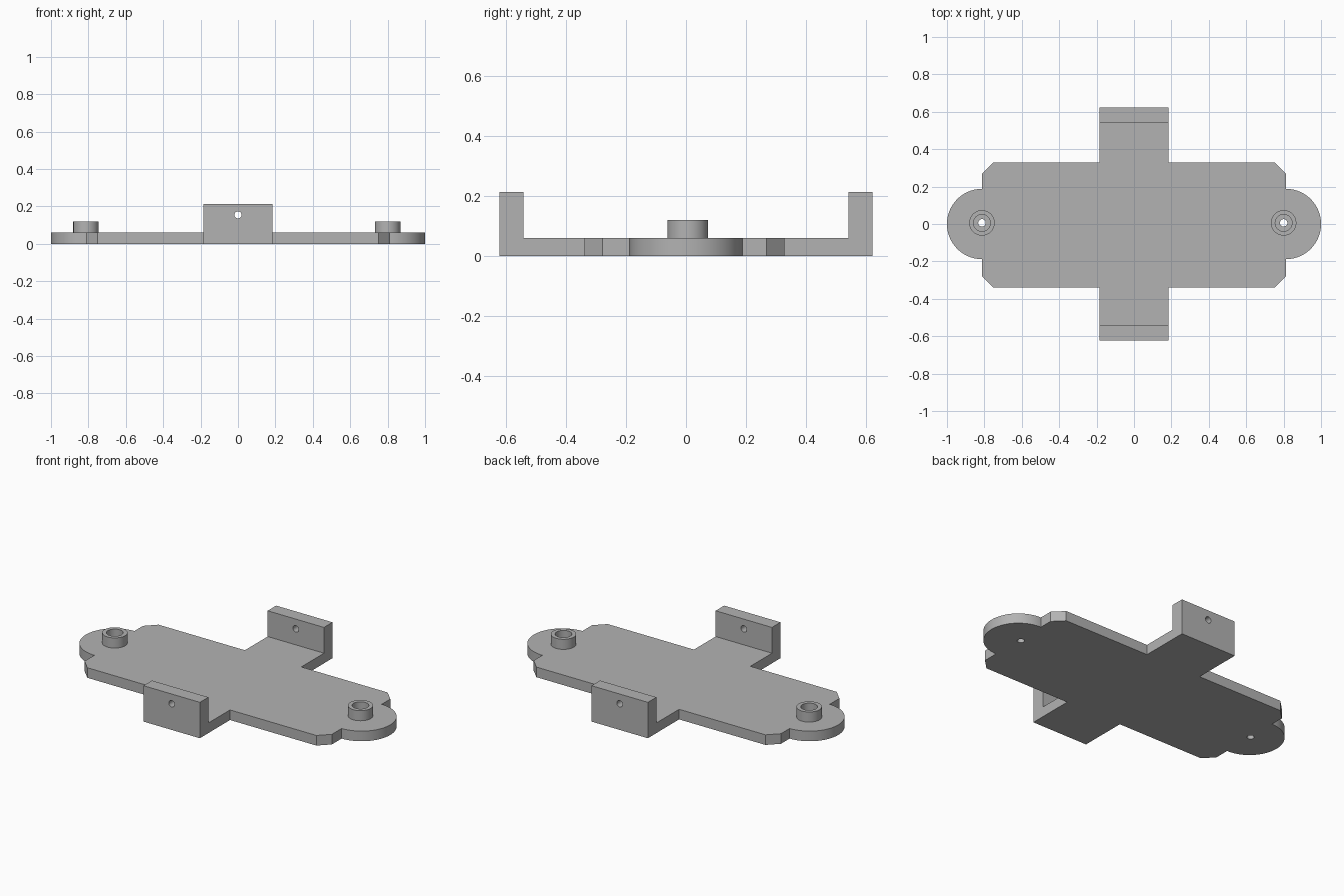
import bpy
import bmesh
from math import cos, sin, pi, radians
from mathutils import Matrix

default = bpy.data.objects.get("Cube")
if default:
    bpy.data.objects.remove(default, do_unlink=True)

PLATE_T, WALL_H = 0.06, 0.213
TAB_X, TAB_Y, WALL_IN = 0.185, 0.622, 0.542
PLATE_X, END_R = 0.812, 0.188
BOSS_Y = 0.006
BOSS_XS = (-0.813, 0.8)

grey = bpy.data.materials.new("plain grey")
grey.use_nodes = True
colour = (0.45, 0.45, 0.45, 1)
grey.diffuse_color = colour
grey.node_tree.nodes["Principled BSDF"].inputs["Base Color"].default_value = colour


def make_object(name, bm):
    bmesh.ops.recalc_face_normals(bm, faces=bm.faces)
    mesh = bpy.data.meshes.new(name)
    bm.to_mesh(mesh)
    bm.free()
    obj = bpy.data.objects.new(name, mesh)
    bpy.context.collection.objects.link(obj)
    mesh.materials.append(grey)
    return obj


def prism(name, points, offset):
    """Extrude a closed outline of 3D points along an offset."""
    bm = bmesh.new()
    face = bm.faces.new([bm.verts.new(p) for p in points])
    top = bmesh.ops.extrude_face_region(bm, geom=[face])["geom"]
    bmesh.ops.translate(bm, vec=offset,
                        verts=[v for v in top if isinstance(v, bmesh.types.BMVert)])
    return make_object(name, bm)


def cutter(name, radius, depth, matrix):
    bm = bmesh.new()
    bmesh.ops.create_cone(bm, cap_ends=True, segments=32, radius1=radius,
                          radius2=radius, depth=depth, matrix=matrix)
    obj = make_object(name, bm)
    obj.hide_render = True
    return obj


def combine(target, other, operation):
    """Apply a boolean and remove the helper."""
    mod = target.modifiers.new(operation.lower(), "BOOLEAN")
    mod.operation, mod.object, mod.solver = operation, other, "EXACT"
    bpy.ops.object.select_all(action="DESELECT")
    bpy.context.view_layer.objects.active = target
    target.select_set(True)
    bpy.ops.object.modifier_apply(modifier=mod.name)
    bpy.data.objects.remove(other, do_unlink=True)


def smooth(obj):
    bpy.ops.object.select_all(action="DESELECT")
    bpy.context.view_layer.objects.active = obj
    obj.select_set(True)
    bpy.ops.object.shade_smooth_by_angle(angle=radians(30))


# Base plate: chamfered rectangle with a rounded lobe at each end
back, front, chamfer = 0.329, -0.339, 0.06
right_half = [(PLATE_X - chamfer, front), (PLATE_X, front + chamfer)]
for i in range(49):
    a = -pi / 2 + pi * i / 48
    right_half.append((PLATE_X + END_R * cos(a), END_R * sin(a)))
right_half += [(PLATE_X, back - chamfer), (PLATE_X - chamfer, back)]
outline = right_half + [(-x, y) for x, y in reversed(right_half)]
body = prism("base_plate", [(x, y, 0) for x, y in outline], (0, 0, PLATE_T))

# U-shaped cross bracket with an upright wall at each end
half = [(TAB_Y, 0), (TAB_Y, WALL_H), (WALL_IN, WALL_H), (WALL_IN, PLATE_T)]
section = half + [(-y, z) for y, z in reversed(half)]
bracket = prism("cross_bracket", [(-TAB_X, y, z) for y, z in section], (2 * TAB_X, 0, 0))
combine(body, bracket, "UNION")

# Pin hole through both walls, and screw holes through the plate
combine(body, cutter("pin_cutter", 0.019, 2,
                     Matrix.Translation((0, 0, 0.155)) @ Matrix.Rotation(pi / 2, 4, "X")),
        "DIFFERENCE")
for x in BOSS_XS:
    combine(body, cutter("screw_cutter", 0.02, 0.5, Matrix.Translation((x, BOSS_Y, 0))),
            "DIFFERENCE")

# Merge flush faces left by the union
bm = bmesh.new()
bm.from_mesh(body.data)
bmesh.ops.dissolve_limit(bm, angle_limit=radians(0.5), verts=bm.verts, edges=bm.edges)
bm.to_mesh(body.data)
bm.free()
smooth(body)

# Hollow bosses around the screw holes
for x, side in zip(BOSS_XS, ("right", "left")):
    bm = bmesh.new()
    profile = [(0.068, PLATE_T), (0.068, 0.12), (0.045, 0.12), (0.045, PLATE_T)]
    verts = [bm.verts.new((r, 0, z)) for r, z in profile]
    edges = [bm.edges.new(pair) for pair in zip(verts, verts[1:])]
    bmesh.ops.spin(bm, geom=verts + edges, cent=(0, 0, 0), axis=(0, 0, 1),
                   angle=2 * pi, steps=48, use_merge=True)
    bmesh.ops.remove_doubles(bm, verts=bm.verts, dist=0.0005)
    bmesh.ops.translate(bm, verts=bm.verts, vec=(x, BOSS_Y, 0))
    boss = make_object(side + "_boss", bm)
    smooth(boss)
